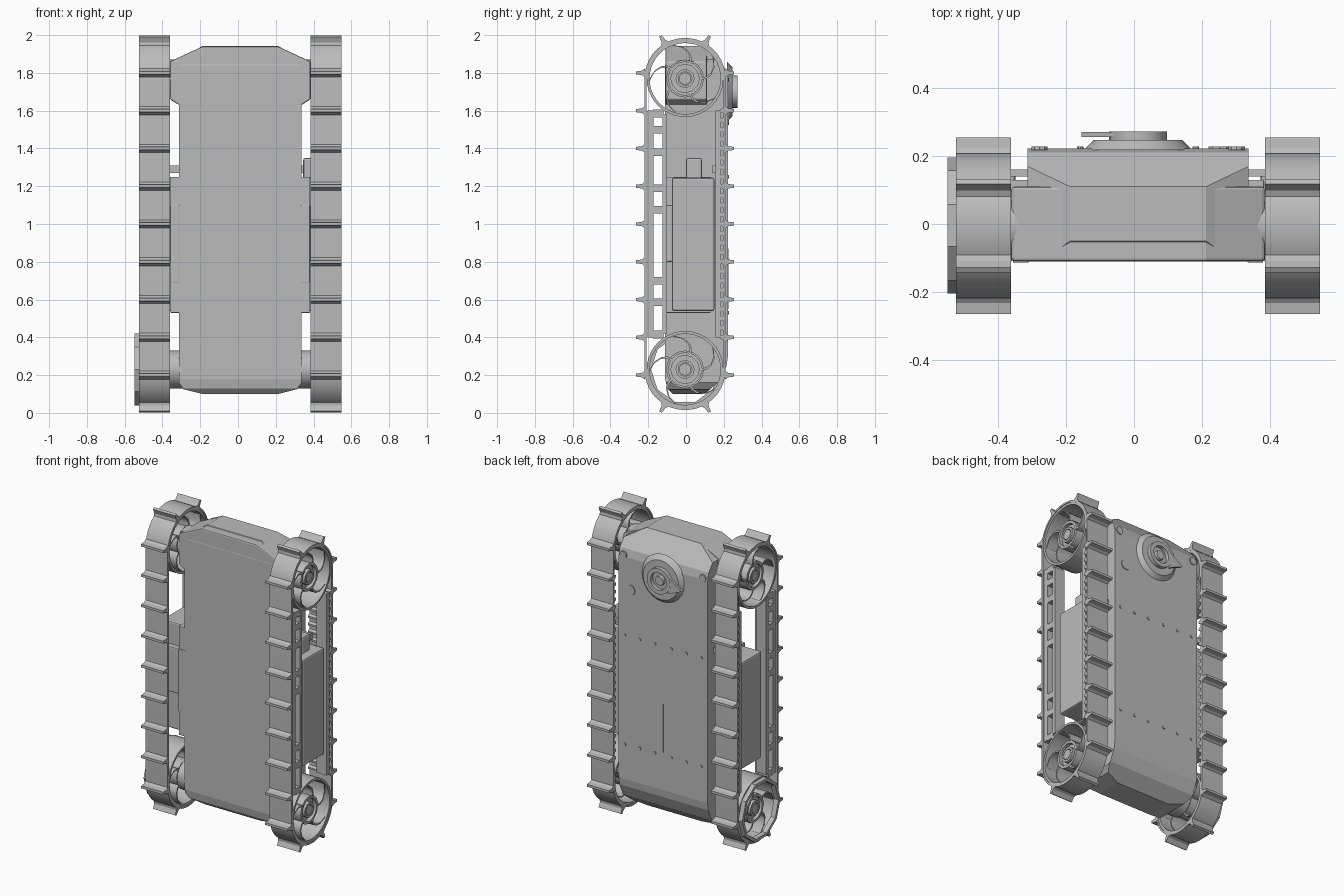
import bpy, bmesh
from math import pi, sin, cos
from mathutils import Matrix, Vector

old = bpy.data.objects.get("Cube")
if old:
    bpy.data.objects.remove(old)

grey = bpy.data.materials.new("plain_grey")
grey.use_nodes = True
colour = (0.5, 0.5, 0.5, 1)
grey.diffuse_color = colour
grey.node_tree.nodes["Principled BSDF"].inputs["Base Color"].default_value = colour

MID = 0.012                # symmetry plane of the vehicle
TRACK, HALF = 0.454, 0.081  # track centre offset and half width
CY, LOW, HIGH = -0.005, 0.23, 1.77  # wheel centres


def finish(name, bm, smooth=False, bevel=0):
    bmesh.ops.recalc_face_normals(bm, faces=bm.faces)
    me = bpy.data.meshes.new(name)
    bm.to_mesh(me)
    bm.free()
    me.materials.append(grey)
    ob = bpy.data.objects.new(name, me)
    bpy.context.collection.objects.link(ob)
    if bevel:
        mod = ob.modifiers.new("bevel", "BEVEL")
        mod.width, mod.segments = bevel, 2
    if smooth:
        bpy.ops.object.select_all(action="DESELECT")
        ob.select_set(True)
        bpy.context.view_layer.objects.active = ob
        bpy.ops.object.shade_smooth_by_angle(angle=0.6)
    return ob


def add_box(bm, x, y, z):
    """Box from (min, max) ranges."""
    mid = Vector([(a + b) / 2 for a, b in (x, y, z)])
    size = [b - a for a, b in (x, y, z)]
    bmesh.ops.create_cube(bm, size=1, matrix=Matrix.Translation(mid) @ Matrix.Diagonal((*size, 1)))


def box(name, x, y, z, bevel=0):
    bm = bmesh.new()
    add_box(bm, x, y, z)
    return finish(name, bm, bevel=bevel)


def add_prism(bm, pts, a, b, axis="x"):
    """Extrude a 2D outline along x (points are y,z) or along y (points are x,z)."""
    place = (lambda p, t: (t, *p)) if axis == "x" else (lambda p, t: (p[0], t, p[1]))
    rows = [[bm.verts.new(place(p, t)) for p in pts] for t in (a, b)]
    for i in range(len(pts)):
        j = (i + 1) % len(pts)
        bm.faces.new((rows[0][i], rows[0][j], rows[1][j], rows[1][i]))
    for row in rows:
        bm.faces.new(row)


def add_ring(bm, outer, inner, a, b):
    """Hollow loop between two matching y,z outlines, extruded along x."""
    loops = [[bm.verts.new((t, *p)) for p in pts]
             for pts, t in ((outer, a), (outer, b), (inner, b), (inner, a))]
    for k in range(4):
        one, two = loops[k], loops[(k + 1) % 4]
        for i in range(len(one)):
            j = (i + 1) % len(one)
            bm.faces.new((one[i], one[j], two[j], two[i]))


def circle(r, cz, n=40, cy=CY):
    return [(cy + r * cos(2 * pi * i / n), cz + r * sin(2 * pi * i / n)) for i in range(n)]


def stadium(r, n=20):
    arc = [i * pi / n for i in range(n + 1)]
    return ([(CY + r * cos(a), HIGH + r * sin(a)) for a in arc]
            + [(CY - r * cos(a), LOW - r * sin(a)) for a in arc])


def mirrored(pts):
    return [(MID + x, z) for x, z in pts] + [(MID - x, z) for x, z in reversed(pts)]


# Main hull: front outline trimmed by a chamfered side profile
bm = bmesh.new()
add_prism(bm, mirrored([(.2, .1), (.3, .125), (.325, .16), (.325, 1.87), (.2, 1.943)]), -.3, .3, "y")
hull = finish("hull", bm)
bm = bmesh.new()
add_prism(bm, [(-.07, .1), (.1, .1), (.18, .17), (.215, .25), (.222, .3), (.222, 1.77), (.21, 1.82),
               (.11, 1.943), (-.05, 1.943), (-.09, 1.91), (-.11, 1.84), (-.11, .18), (-.1, .13)], -.6, .6)
cutter = finish("hull_profile_cutter", bm)
cutter.hide_render = True
cutter.hide_set(True)
trim = hull.modifiers.new("trim", "BOOLEAN")
trim.operation, trim.object, trim.solver = "INTERSECT", cutter, "EXACT"

# Shoulders around the upper axle and wide middle section
bm = bmesh.new()
add_prism(bm, mirrored([(.325, 1.63), (.372, 1.66), (.372, 1.86), (.2, 1.94)]), -.109, .11, "y")
finish("upper_shoulders", bm, bevel=.008)
box("middle_section", (MID - .37, MID + .37), (-.1095, .13), (.53, 1.25), .004)

# Rear turntable: flared base, raised collar, hub and pointer
TZ = 1.70
bm = bmesh.new()
for r1, r2, y, d in ((.16, .13, .232, .03), (.035, .03, .25, .03)):
    m = Matrix.Translation((MID, y, TZ)) @ Matrix.Rotation(-pi / 2, 4, "X")
    bmesh.ops.create_cone(bm, cap_ends=True, segments=24, radius1=r1, radius2=r2, depth=d, matrix=m)
finish("rear_turntable", bm, smooth=True)
bm = bmesh.new()
add_ring(bm, circle(.085, TZ, 24, -MID), circle(.058, TZ, 24, -MID), .235, .272)
bmesh.ops.rotate(bm, verts=bm.verts, matrix=Matrix.Rotation(pi / 2, 3, "Z"))
finish("turntable_collar", bm, smooth=True)
bm = bmesh.new()
add_prism(bm, [(-.155, 1.675), (-.06, 1.635), (-.055, 1.75)], .256, .271, "y")
finish("turntable_pointer", bm)

# Rear screws, seam and port
bm = bmesh.new()
spots = [(x, z, .01) for z in (.53, 1.25) for x in (-.28, -.17, -.06, .06, .17, .28)]
spots += [(.24, 1.56, .035), (-.29, 1.78, .025), (.29, 1.78, .025)]
for x, z, r in spots:
    m = Matrix.Translation((MID + x, .223, z)) @ Matrix.Rotation(pi / 2, 4, "X")
    bmesh.ops.create_cone(bm, cap_ends=True, segments=10, radius1=r, radius2=r, depth=.01, matrix=m)
add_box(bm, (MID - .002, MID + .002), (.22, .225), (.55, .87))
finish("rear_fasteners", bm)


def build_wheel(name, x0, x1, cz):
    """Open wheel: rim, stepped hub and deep swept blades."""
    bm = bmesh.new()
    add_ring(bm, circle(.203, cz), circle(.188, cz), x0, x1)
    mid = (x0 + x1) / 2
    add_ring(bm, circle(.092, cz, 12), circle(.075, cz, 12), mid - .06, mid + .06)
    add_prism(bm, circle(.078, cz, 12), mid - .04, mid + .035)
    add_ring(bm, circle(.05, cz, 12), circle(.036, cz, 12), mid - .06, mid + .06)
    for k in range(5):
        swept = []
        for side in (-.006, .006):
            part = []
            for i in range(5):
                r = .088 + .104 * i / 4
                a = 2 * pi * k / 5 + .7 * (i / 4) ** 2 + side / r
                part.append((CY + r * cos(a), cz + r * sin(a)))
            swept += part if side < 0 else part[::-1]
        add_prism(bm, swept, mid - .065, mid + .065)
    return finish(name, bm, smooth=True)


for s, side in ((1, "left"), (-1, "right")):
    c = MID + s * TRACK
    x0, x1 = c - HALF, c + HALF

    def span(a, b):
        return tuple(sorted((MID + s * a, MID + s * b)))

    # Belt band with inner drive teeth
    bm = bmesh.new()
    add_ring(bm, stadium(.215), stadium(.203), x0, x1)
    for i in range(25):
        z = .4 + i * .05
        add_prism(bm, [(.2, z - .016), (.2, z + .016), (.18, z + .006), (.18, z - .006)], x0, x1)
    finish(side + "_belt", bm, smooth=True)

    # Tapered cleats around the belt
    places = [(CY, .2 + .2 * i, a) for i in range(9) for a in (0, pi)]
    places += [(CY, cz, sgn * a) for cz, sgn in ((HIGH, 1), (LOW, -1)) for a in (pi / 3, 2 * pi / 3)]
    bm = bmesh.new()
    for cy, cz, a in places:
        prof = [(.212, -.024), (.228, -.012), (.26, -.008), (.26, .008), (.228, .012), (.212, .024)]
        add_prism(bm, [(cy + r * cos(a) - t * sin(a), cz + r * sin(a) + t * cos(a)) for r, t in prof], x0, x1)
    finish(side + "_cleats", bm)

    # Wheels and axle stubs
    for level, cz in (("upper", HIGH), ("lower", LOW)):
        build_wheel(f"{side}_{level}_wheel", x0 + .004, x1 - .004, cz)
        bm = bmesh.new()
        for r, a, b in ((.1, .3, .385), (.032, .3, TRACK + .06)):
            add_prism(bm, circle(r, cz, 16), *span(a, b))
        finish(f"{side}_{level}_axle", bm, smooth=True)

    # Slotted guide rail along the front run and plain rail along the rear run
    bm = bmesh.new()
    rail = span(.455, .528)
    add_box(bm, rail, (-.205, -.172), (.4, 1.6))
    add_box(bm, rail, (-.125, -.1), (.42, 1.58))
    for z in (.415, .585, .7, 1.075, 1.19, 1.38, 1.5, 1.585):
        add_box(bm, rail, (-.175, -.12), (z - .02, z + .02))
    finish(side + "_guide_rail", bm)
    box(side + "_rear_rail", rail, (.155, .184), (.4, 1.6))

    # Side pack with clip, strut and front grip plate
    box(side + "_pack", span(.36, .515), (-.075, .15), (.54, 1.245), .01)
    box(side + "_pack_clip", span(.37, .47), (-.112, -.07), (.8, 1.1), .008)
    box(side + "_strut", span(.31, .42), (.14, .16), (1.27, 1.31))
    box(side + "_grip_plate", span(.322, .368), (-.113, -.107), (.69, 1.1), .002)

# Cable tab above one pack
box("left_pack_tab", (.345, .47), (0, .085), (1.23, 1.35), .012)

# Open polygonal cover on one lower wheel
bm = bmesh.new()
add_ring(bm, circle(.2, LOW, 10), circle(.18, LOW, 10), -.548, -.515)
finish("right_lower_wheel_cover", bm)
